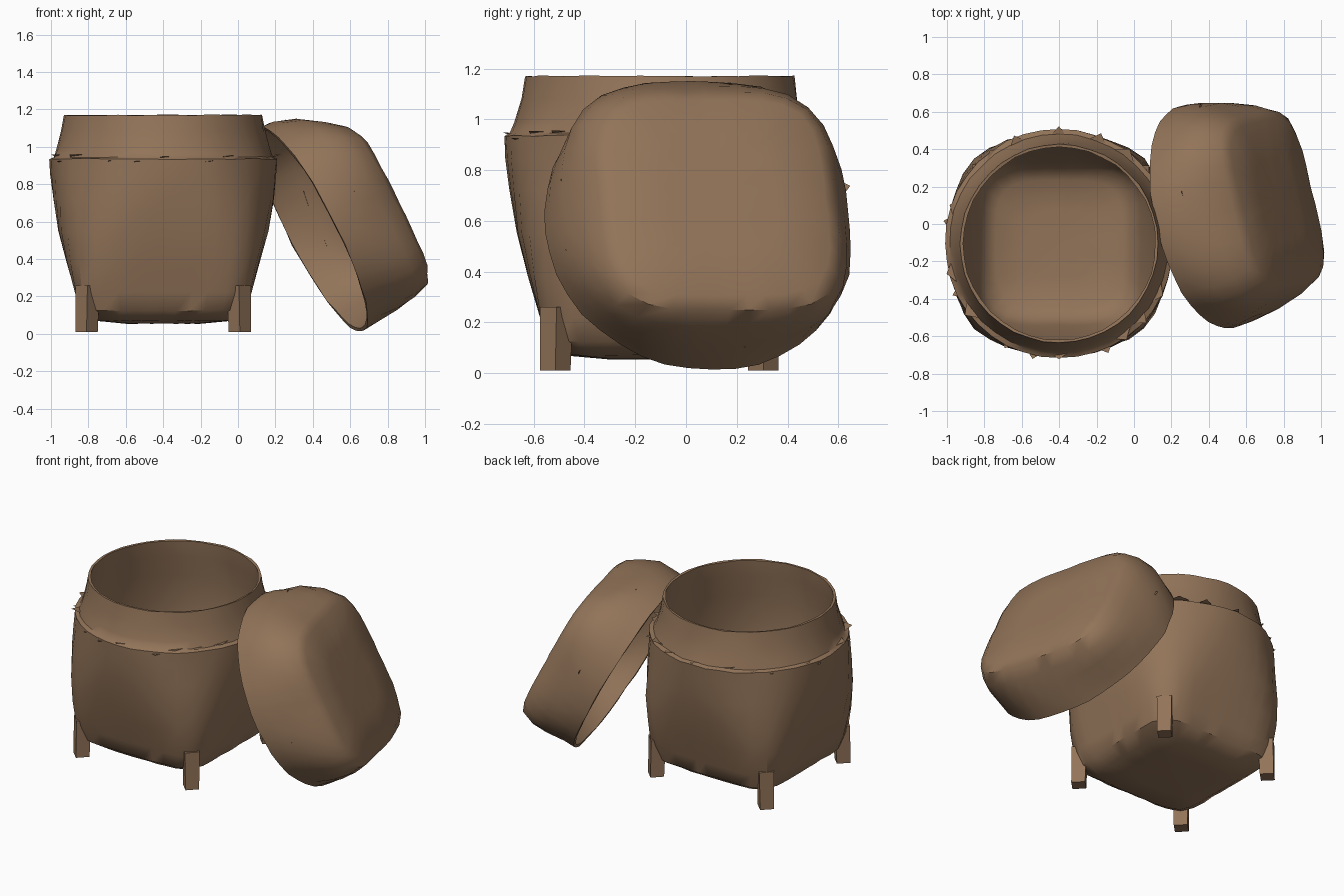
import bpy, bmesh, math, random
from mathutils import Matrix, Vector

random.seed(4)
cube = bpy.data.objects.get("Cube")
if cube:
    bpy.data.objects.remove(cube)

wicker = bpy.data.materials.new("wicker brown")
wicker.use_nodes = True
colour = (0.29, 0.175, 0.1, 1)
wicker.diffuse_color = colour
bsdf = wicker.node_tree.nodes["Principled BSDF"]
bsdf.inputs["Base Color"].default_value = colour
bsdf.inputs["Roughness"].default_value = 0.9

SIDES = 40


def finish(name, bm, matrix, angle=40):
    bmesh.ops.recalc_face_normals(bm, faces=bm.faces)
    mesh = bpy.data.meshes.new(name)
    bm.to_mesh(mesh)
    bm.free()
    mesh.materials.append(wicker)
    obj = bpy.data.objects.new(name, mesh)
    bpy.context.collection.objects.link(obj)
    obj.matrix_world = matrix
    bpy.ops.object.select_all(action="DESELECT")
    obj.select_set(True)
    bpy.context.view_layer.objects.active = obj
    bpy.ops.object.shade_smooth_by_angle(angle=math.radians(angle))


def outline(half, power, t):
    """Point on a rounded square: power 2 is a circle, higher is squarer."""
    c, s = math.cos(t), math.sin(t)
    r = half / (abs(c) ** power + abs(s) ** power) ** (1 / power)
    return r * c, r * s


def loft(name, rings, matrix, jitter=0.006):
    """Skin rings of (half width, squareness, height, sideways shift)."""
    bm = bmesh.new()
    loops = []
    for half, power, z, shift in rings:
        loop = []
        for i in range(SIDES):
            x, y = outline(half, power, math.tau * i / SIDES)
            k = 1 + random.uniform(-jitter, jitter)
            dz = random.uniform(-jitter, jitter) * half
            loop.append(bm.verts.new((x * k + shift, y * k, z + dz)))
        loops.append(loop)
    for a, b in zip(loops, loops[1:]):
        for i in range(SIDES):
            j = (i + 1) % SIDES
            bm.faces.new((a[i], a[j], b[j], b[i]))
    # Close both ends with a fan
    for loop in (loops[0], loops[-1]):
        hub = bm.verts.new(sum((v.co for v in loop), Vector()) / SIDES)
        for i in range(SIDES):
            bm.faces.new((loop[i], loop[(i + 1) % SIDES], hub))
    finish(name, bm, matrix)


def frayed_flaps(name, count, radius, z, size, matrix):
    """Loose splinters of cane sticking out round a ring."""
    bm = bmesh.new()
    for i in range(count):
        t = math.tau * (i + random.random()) / count
        w = size / radius * random.uniform(0.6, 1.2)
        out = radius + random.uniform(0.2, 0.6) * size
        base = z + random.uniform(-0.02, 0.02)
        pts = ((radius - 0.02, t - w, base), (out, t, base + 0.2 * size),
               (radius - 0.02, t + w, base + 0.01))
        bm.faces.new([bm.verts.new((r * math.cos(a), r * math.sin(a), h)) for r, a, h in pts])
    finish(name, bm, matrix)


# Basket: square foot, round shoulder and flared neck, thin hollow wall
basket = Matrix.Translation((-0.4, -0.105, 0))
loft("basket_body", [
    (0.2, 4, 0.055, 0), (0.36, 6, 0.07, 0), (0.44, 8, 0.125, 0),
    (0.47, 8, 0.22, 0), (0.515, 5, 0.38, 0), (0.56, 3.3, 0.55, 0),
    (0.59, 2.5, 0.72, 0), (0.605, 2.15, 0.85, 0), (0.61, 2.05, 0.935, 0),
    (0.588, 2, 0.945, 0), (0.57, 2, 0.99, 0), (0.545, 2, 1.08, 0),
    (0.53, 2, 1.17, 0), (0.515, 2, 1.168, 0), (0.525, 2, 1.06, 0),
    (0.55, 2.05, 0.92, 0), (0.55, 2.4, 0.72, 0), (0.525, 3, 0.55, 0),
    (0.48, 4, 0.38, 0), (0.435, 4.5, 0.22, 0), (0.4, 4.5, 0.14, 0),
    (0.34, 4, 0.1, 0), (0.18, 3, 0.085, 0)], basket)
frayed_flaps("shoulder_splinters", 22, 0.605, 0.93, 0.06, basket)

# Four slim legs set cornerwise, running up into the corners of the body
for side, sx in (("right", -1), ("left", 1)):
    for end, sy in (("front", -1), ("back", 1)):
        bm = bmesh.new()
        bmesh.ops.create_cone(bm, cap_ends=True, segments=4, radius1=0.06, radius2=0.065, depth=1)
        for v in bm.verts:
            low = v.co.z < 0
            lean = 0.41 if low else 0.405
            v.co = (sx * lean + v.co.x, sy * lean + v.co.y, 0.01 if low else 0.26)
        finish(f"leg_{end}_{side}", bm, basket, 25)

# Lid: round open mouth, square crown, leaning on the basket
lid = (Matrix.Translation((0.39, 0.04, 0.56)) @ Matrix.Rotation(math.radians(13.5), 4, "Z")
       @ Matrix.Rotation(math.radians(63.4), 4, "Y"))
loft("lid", [
    (0.2, 3, 0.39, 0.055), (0.4, 4, 0.375, 0.055), (0.49, 3.6, 0.3, 0.04),
    (0.55, 2.8, 0.18, 0.01), (0.585, 2.2, 0.06, 0), (0.592, 2.1, 0.0, 0),
    (0.61, 2.1, 0.0, 0), (0.605, 2.2, 0.07, 0), (0.575, 2.8, 0.19, 0.01),
    (0.53, 3.6, 0.29, 0.035), (0.48, 4.2, 0.375, 0.055), (0.43, 4.5, 0.405, 0.055),
    (0.22, 4, 0.415, 0.055)], lid)
frayed_flaps("lid_splinters", 9, 0.575, 0.15, 0.06, lid)
